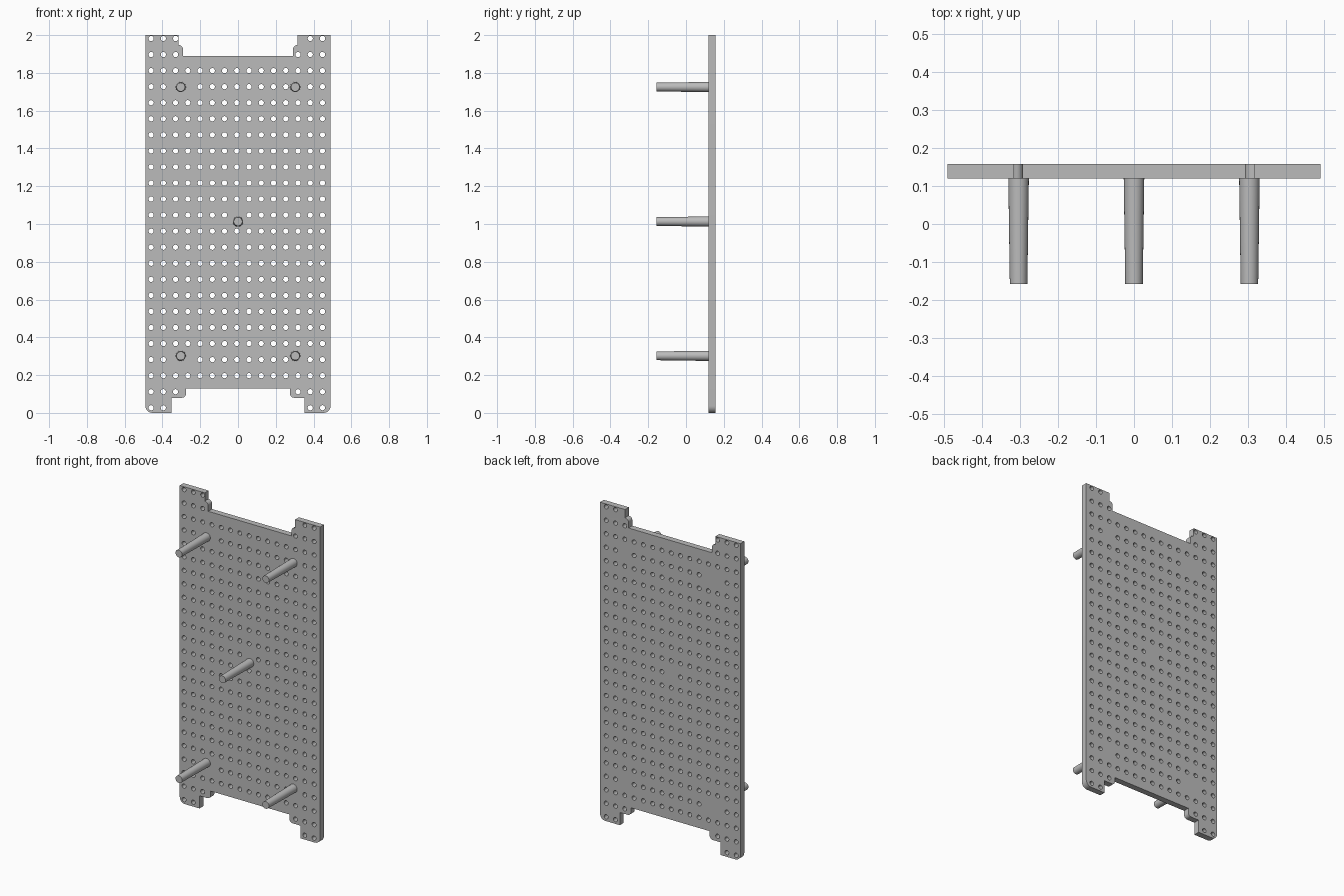
import bpy, bmesh, math
from mathutils import Matrix

cube = bpy.data.objects.get("Cube")
if cube:
    bpy.data.objects.remove(cube)

grey = bpy.data.materials.new("plain_grey")
grey.use_nodes = True
grey.diffuse_color = (0.5, 0.5, 0.5, 1)
grey.node_tree.nodes["Principled BSDF"].inputs["Base Color"].default_value = (0.5, 0.5, 0.5, 1)

FRONT, BACK, TIP = 0.119, 0.157, -0.157
PEG_R, TIP_R, HOLE_R = 0.027, 0.023, 0.014
PEGS = {"upper_right_peg": (-0.303, 1.725), "upper_left_peg": (0.303, 1.725),
        "centre_peg": (0, 1.013),
        "lower_right_peg": (-0.303, 0.302), "lower_left_peg": (0.303, 0.302)}


def arc(cx, cz, r, start, end, n=6):
    """Points along an arc, angles in degrees."""
    angles = [math.radians(start + (end - start) * i / n) for i in range(n + 1)]
    return [(cx + r * math.cos(a), cz + r * math.sin(a)) for a in angles]


def add_loop(curve, points):
    spline = curve.splines.new("POLY")
    spline.points.add(len(points) - 1)
    for p, (x, z) in zip(spline.points, points):
        p.co = (x, z, 0, 1)
    spline.use_cyclic_u = True


# Half outline from bottom centre to top centre, with stepped notches
half = [(0.275, 0.13)]
half += arc(0.297, 0.102, 0.022, 180, 270)
half += [(0.352, 0.08), (0.352, 0)]
half += arc(0.453, 0.037, 0.037, -90, 0)
half += [(0.49, 2.0), (0.315, 2.0), (0.315, 1.948)]
half += arc(0.313, 1.925, 0.022, 90, 180)
half += [(0.291, 1.89)]
outline = half + [(-x, z) for x, z in reversed(half)]

curve = bpy.data.curves.new("pegboard_outline", "CURVE")
curve.dimensions = "2D"
curve.fill_mode = "BOTH"
curve.extrude = (BACK - FRONT) / 2
add_loop(curve, outline)

# Grid of round holes, left out at the notches and the pegs
for row in range(24):
    for col in range(15):
        x, z = -0.460 + col * 0.0648, 0.027 + row * 0.085
        limit = 0.0
        if z < 0.06:
            limit = 0.37
        elif z < 0.15:
            limit = 0.30
        elif z > 1.94:
            limit = 0.325
        elif z > 1.86:
            limit = 0.305
        near_peg = any(math.hypot(x - px, z - pz) < 0.043 for px, pz in PEGS.values())
        if abs(x) >= limit and not near_peg:
            add_loop(curve, arc(x, z, HOLE_R, 0, 330, 11))

# Turn the filled outline into the upright board
temp = bpy.data.objects.new("outline_helper", curve)
bpy.context.collection.objects.link(temp)
graph = bpy.context.evaluated_depsgraph_get()
mesh = bpy.data.meshes.new_from_object(temp.evaluated_get(graph))
bpy.data.objects.remove(temp)
bm = bmesh.new()
bm.from_mesh(mesh)
bmesh.ops.remove_doubles(bm, verts=bm.verts, dist=0.0002)
bm.transform(Matrix.Translation((0, (FRONT + BACK) / 2, 0)) @ Matrix.Rotation(math.pi / 2, 4, "X"))
bmesh.ops.recalc_face_normals(bm, faces=bm.faces)
bm.to_mesh(mesh)
bm.free()
mesh.materials.clear()
mesh.materials.append(grey)
board = bpy.data.objects.new("pegboard", mesh)
bpy.context.collection.objects.link(board)
parts = [board]

# Tapered pegs standing out from the front
for name, (x, z) in PEGS.items():
    base = FRONT + 0.004
    bpy.ops.mesh.primitive_cone_add(vertices=24, radius1=PEG_R, radius2=TIP_R, depth=base - TIP,
                                    location=(x, (base + TIP) / 2, z), rotation=(math.pi / 2, 0, 0))
    peg = bpy.context.object
    peg.name = name
    peg.data.materials.append(grey)
    parts.append(peg)

# Smooth round walls, keep the edges sharp
bpy.ops.object.select_all(action="DESELECT")
for part in parts:
    part.select_set(True)
bpy.context.view_layer.objects.active = board
bpy.ops.object.shade_smooth_by_angle(angle=math.radians(35))
